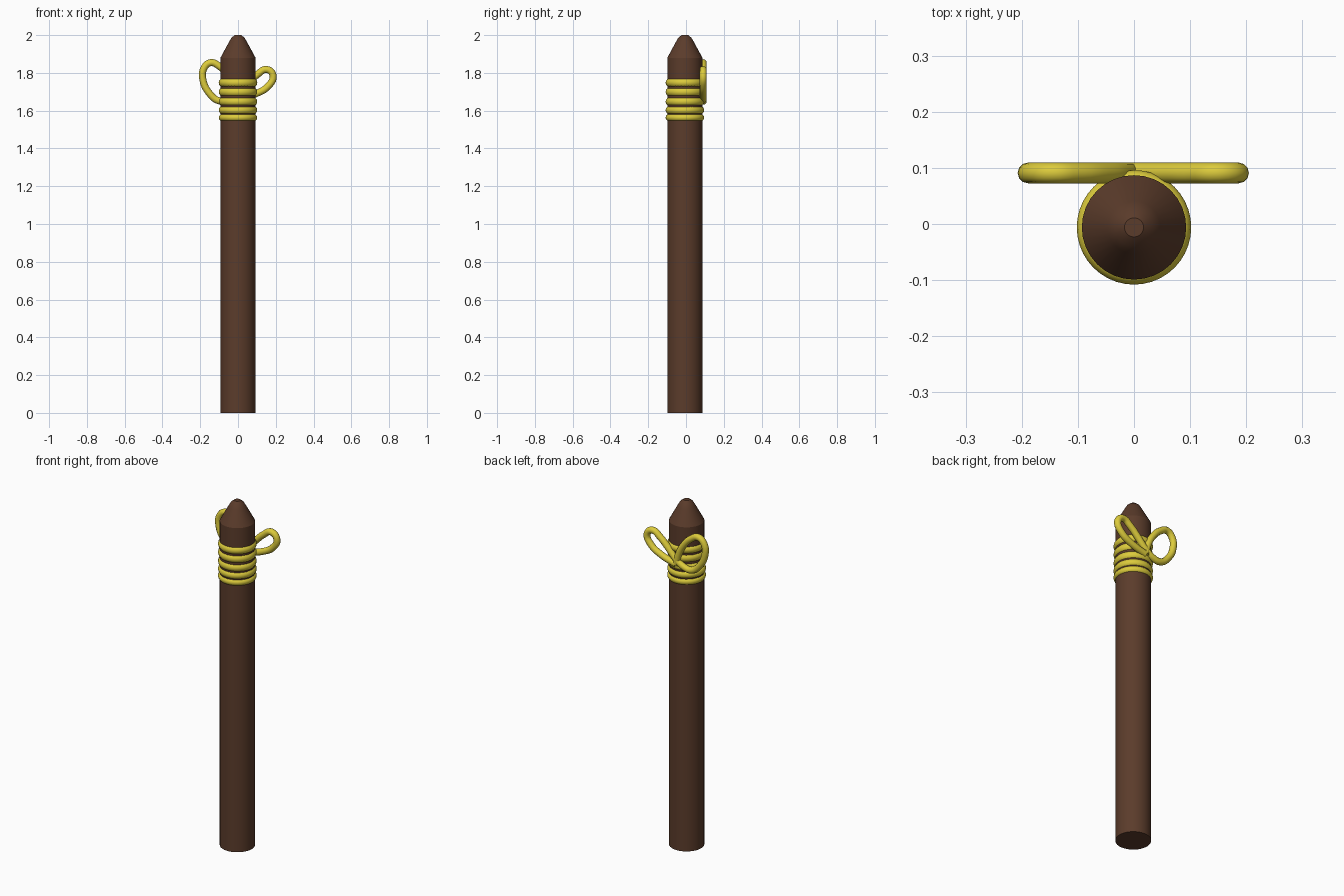
import bpy, bmesh, math
from mathutils import Vector

if "Cube" in bpy.data.objects:
    bpy.data.objects.remove(bpy.data.objects["Cube"])

CY = -0.006  # post axis in y


def material(name, rgb):
    m = bpy.data.materials.new(name)
    m.diffuse_color = (*rgb, 1)
    m.use_nodes = True
    m.node_tree.nodes["Principled BSDF"].inputs["Base Color"].default_value = m.diffuse_color
    return m


wood = material("dark_wood", (0.105, 0.045, 0.024))
yellow = material("yellow_rope", (0.72, 0.60, 0.045))


def finish(ob, name, mat, angle=35):
    ob.name = name
    ob.data.materials.append(mat)
    bpy.ops.object.select_all(action='DESELECT')
    ob.select_set(True)
    bpy.context.view_layer.objects.active = ob
    bpy.ops.object.shade_smooth_by_angle(angle=math.radians(angle))


def lathe(profile, sides):
    bm = bmesh.new()
    rings = [[bm.verts.new((r * math.cos(2 * math.pi * i / sides),
                            r * math.sin(2 * math.pi * i / sides) + CY, z))
              for i in range(sides)] for r, z in profile]
    for a, b in zip(rings, rings[1:]):
        for i in range(sides):
            j = (i + 1) % sides
            bm.faces.new((a[i], a[j], b[j], b[i]))
    bm.faces.new(rings[0][::-1])
    bm.faces.new(rings[-1])
    me = bpy.data.meshes.new("post")
    bm.to_mesh(me)
    bm.free()
    ob = bpy.data.objects.new("post", me)
    bpy.context.collection.objects.link(ob)
    return ob


# Post with a blunt pointed tip
post = lathe([(0.093, 0), (0.093, 1.88), (0.047, 1.965), (0.034, 1.987), (0.017, 2.0)], 32)
finish(post, "post", wood, 25)

# Rope windings
for i, (z, r) in enumerate([(1.563, 0.019), (1.603, 0.022), (1.648, 0.024),
                            (1.699, 0.025), (1.748, 0.024)]):
    bpy.ops.mesh.primitive_torus_add(major_radius=0.102 - r, minor_radius=r,
                                     major_segments=40, minor_segments=14,
                                     location=(0, CY, z))
    finish(bpy.context.object, f"rope_winding_{i + 1}", yellow)

# Rope bow: one strand through both loops, tied at the back
path = [(0, 1.66), (0.095, 1.69), (0.16, 1.73), (0.186, 1.785), (0.152, 1.818),
        (0.1, 1.789), (0.05, 1.742), (0, 1.69), (-0.05, 1.658), (-0.1, 1.652),
        (-0.15, 1.69), (-0.186, 1.765), (-0.18, 1.825), (-0.145, 1.854),
        (-0.1, 1.836), (-0.05, 1.785), (-0.02, 1.73), (0, 1.66)]
pts = [Vector((x, 0.091, z)) for x, z in path]
cu = bpy.data.curves.new("rope_bow", 'CURVE')
cu.dimensions = '3D'
cu.bevel_depth = 0.0185
cu.bevel_resolution = 4
cu.use_fill_caps = True
cu.resolution_u = 5
sp = cu.splines.new('BEZIER')
sp.bezier_points.add(len(pts) - 1)
for b, p in zip(sp.bezier_points, pts):
    b.co = p
    b.handle_left_type = b.handle_right_type = 'AUTO'
bow = bpy.data.objects.new("rope_bow", cu)
bpy.context.collection.objects.link(bow)
bpy.ops.object.select_all(action='DESELECT')
bow.select_set(True)
bpy.context.view_layer.objects.active = bow
bpy.ops.object.convert(target='MESH')
finish(bpy.context.object, "rope_bow", yellow)
